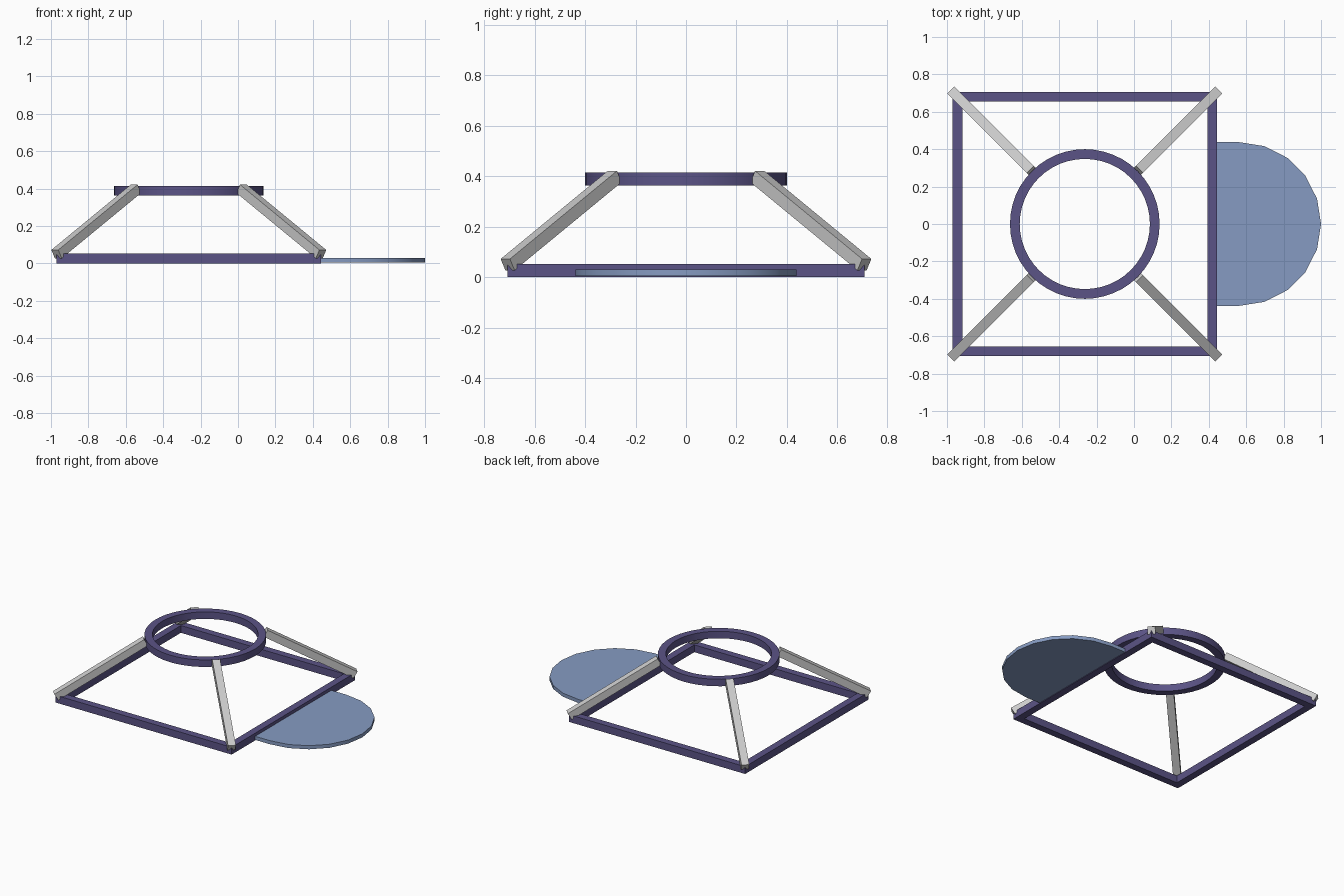
import bpy, bmesh, math
from mathutils import Vector, Matrix

if "Cube" in bpy.data.objects:
    bpy.data.objects.remove(bpy.data.objects["Cube"])

CX = -0.263      # centre of the square frame and the ring
HALF = 0.707     # half side of the frame
BEAM = 0.052     # beam thickness


def material(name, rgb):
    m = bpy.data.materials.new(name)
    m.diffuse_color = (*rgb, 1)
    m.use_nodes = True
    m.node_tree.nodes["Principled BSDF"].inputs["Base Color"].default_value = m.diffuse_color
    return m


purple = material("purple", (0.105, 0.088, 0.24))
blue = material("blue", (0.24, 0.33, 0.54))


def prism(name, loops, z0, z1, mat, smooth=False):
    """Extrude an outline (optionally with an inner outline) from z0 to z1."""
    bm = bmesh.new()
    n = len(loops[0])
    rings = [[[bm.verts.new((x, y, z)) for x, y in lp] for z in (z0, z1)] for lp in loops]
    for k, (lo, hi) in enumerate(rings):
        for i in range(n):
            j = (i + 1) % n
            bm.faces.new((lo[i], lo[j], hi[j], hi[i]))
    for lv in (0, 1):
        if len(loops) == 1:
            bm.faces.new(rings[0][lv])
        else:
            a, b = rings[0][lv], rings[1][lv]
            for i in range(n):
                j = (i + 1) % n
                bm.faces.new((a[i], a[j], b[j], b[i]))
    bmesh.ops.recalc_face_normals(bm, faces=bm.faces)
    me = bpy.data.meshes.new(name)
    bm.to_mesh(me)
    bm.free()
    ob = bpy.data.objects.new(name, me)
    bpy.context.collection.objects.link(ob)
    me.materials.append(mat)
    if smooth:
        bpy.ops.object.select_all(action='DESELECT')
        ob.select_set(True)
        bpy.context.view_layer.objects.active = ob
        bpy.ops.object.shade_smooth_by_angle(angle=math.radians(30))
    return ob


def circle(cx, r, n, start=0.0):
    return [(cx + r * math.cos(start + math.tau * i / n),
             r * math.sin(start + math.tau * i / n)) for i in range(n)]


# square base frame
diag = math.sqrt(2)
prism("base_frame", [circle(CX, HALF * diag, 4, math.pi / 4),
                     circle(CX, (HALF - BEAM) * diag, 4, math.pi / 4)],
      0, 0.053, purple)

# round upper ring
prism("top_ring", [circle(CX, 0.40, 48), circle(CX, 0.348, 48)],
      0.364, 0.415, purple, True)

# D-shaped side platform: straight flanks and a ten-sided half round
R = 0.4375
arc = [(1 - R + R * math.cos(a), R * math.sin(a))
       for a in (math.radians(-90 + 18 * i) for i in range(11))]
prism("side_platform", [[(0.437, -R)] + arc + [(0.437, R)]], 0.004, 0.03, blue, True)

# four sloping struts from the frame corners to the ring
low, high = Vector((1.0, 0, 0.05)), Vector((0.4, 0, 0.399))
d = high - low
tilt = math.atan2(-d.z, -d.x)
for i in range(4):
    bpy.ops.mesh.primitive_cube_add(size=1)
    ob = bpy.context.object
    ob.name = f"strut_{i + 1}"
    ob.matrix_world = (Matrix.Translation((CX, 0, 0))
                       @ Matrix.Rotation(math.pi / 4 + i * math.pi / 2, 4, 'Z')
                       @ Matrix.Translation((low + high) / 2)
                       @ Matrix.Rotation(-tilt, 4, 'Y')
                       @ Matrix.Rotation(math.pi, 4, 'Y')
                       @ Matrix.Diagonal((d.length, BEAM, BEAM, 1))) \
        if tilt < -math.pi / 2 or tilt > math.pi / 2 else \
        (Matrix.Translation((CX, 0, 0))
         @ Matrix.Rotation(math.pi / 4 + i * math.pi / 2, 4, 'Z')
         @ Matrix.Translation((low + high) / 2)
         @ Matrix.Rotation(-tilt, 4, 'Y')
         @ Matrix.Diagonal((d.length, BEAM, BEAM, 1)))
